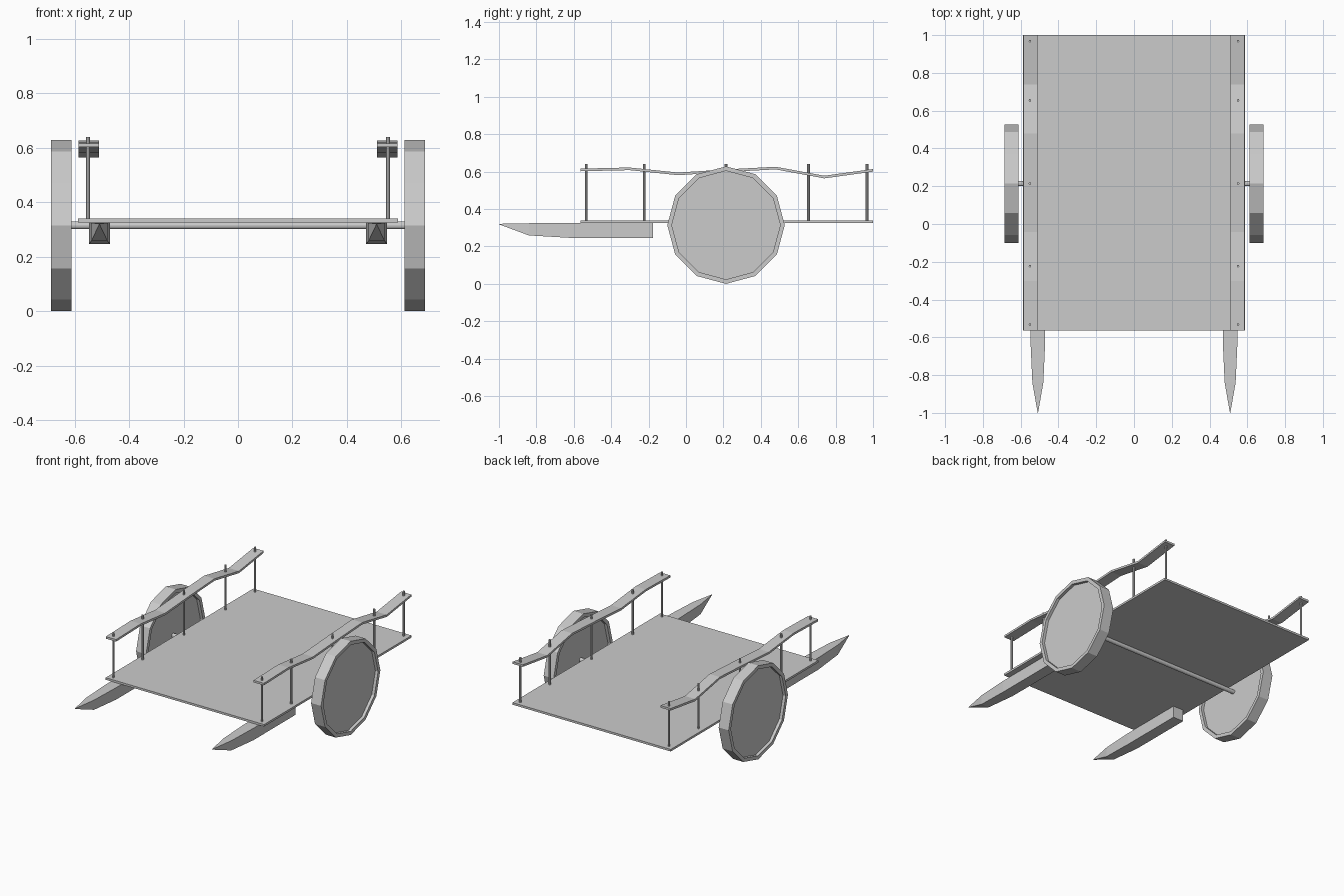
import bpy, bmesh
from math import pi, sin, cos
from mathutils import Vector, Matrix

if "Cube" in bpy.data.objects:
    bpy.data.objects.remove(bpy.data.objects["Cube"])


def finish(bm, name):
    bmesh.ops.recalc_face_normals(bm, faces=bm.faces)
    me = bpy.data.meshes.new(name)
    bm.to_mesh(me)
    bm.free()
    ob = bpy.data.objects.new(name, me)
    bpy.context.collection.objects.link(ob)
    return ob


def loft(name, rings, closed=False):
    """Skin equal-length rings of points; cap the ends unless closed."""
    bm = bmesh.new()
    vs = [[bm.verts.new(p) for p in r] for r in rings]
    n, m = len(rings[0]), len(rings)
    for i in range(m if closed else m - 1):
        a, b = vs[i], vs[(i + 1) % m]
        for j in range(n):
            k = (j + 1) % n
            bm.faces.new((a[j], a[k], b[k], b[j]))
    if not closed:
        bm.faces.new(vs[0])
        bm.faces.new(vs[-1])
    bmesh.ops.remove_doubles(bm, verts=bm.verts, dist=1e-5)
    return finish(bm, name)


def rect(cx, hw, y, z0, z1):
    return [(cx - hw, y, z0), (cx + hw, y, z0), (cx + hw, y, z1), (cx - hw, y, z1)]


def rod(name, a, b, r, sides):
    a, b = Vector(a), Vector(b)
    bm = bmesh.new()
    rot = (b - a).to_track_quat('Z', 'Y').to_matrix().to_4x4()
    bmesh.ops.create_cone(bm, cap_ends=True, segments=sides, radius1=r, radius2=r,
                          depth=(b - a).length,
                          matrix=Matrix.Translation((a + b) / 2) @ rot)
    return finish(bm, name)


AXLE_Y, AXLE_Z = 0.214, 0.314

# Flat bed
loft("bed", [rect(0, 0.587, y, 0.326, 0.340) for y in (-0.563, 1.0)])

# Axle, reaching the recessed wheel discs
rod("axle", (-0.635, AXLE_Y, AXLE_Z + 0.001), (0.635, AXLE_Y, AXLE_Z + 0.001), 0.014, 12)

rail_z = (0.609, 0.615, 0.588, 0.605, 0.619, 0.571, 0.607)
post_y = (-0.533, -0.223, 0.214, 0.655, 0.968)

for s, side in ((-1, "left"), (1, "right")):
    # Twelve-sided wheel: raised rim with a recessed disc on both faces
    profile = [(0.632, 0.29), (0.612, 0.29), (0.612, 0.314),
               (0.686, 0.314), (0.686, 0.29), (0.666, 0.29)]
    loft(side + "_wheel", [[(s * x, AXLE_Y + r * sin(2 * pi * i / 12),
                             AXLE_Z + r * cos(2 * pi * i / 12)) for i in range(12)]
                           for x, r in profile])

    # Pointed pulling shaft under the bed
    c = s * 0.509
    loft(side + "_shaft", [rect(c, 0.039, -0.176, 0.246, 0.326),
                           rect(c, 0.039, -0.62, 0.246, 0.326),
                           rect(c, 0.029, -0.84, 0.259, 0.324),
                           rect(c, 0.001, -1.0, 0.318, 0.321)])

    # Wavy plank rail
    loft(side + "_rail", [rect(s * 0.548, 0.038, -0.563 + i * 1.563 / 6, z - 0.007, z + 0.007)
                          for i, z in enumerate(rail_z)])

    # Thin posts poking through the rail
    for i, y in enumerate(post_y):
        rod(f"{side}_post_{i + 1}", (s * 0.551, y, 0.33), (s * 0.551, y, 0.64), 0.007, 8)
